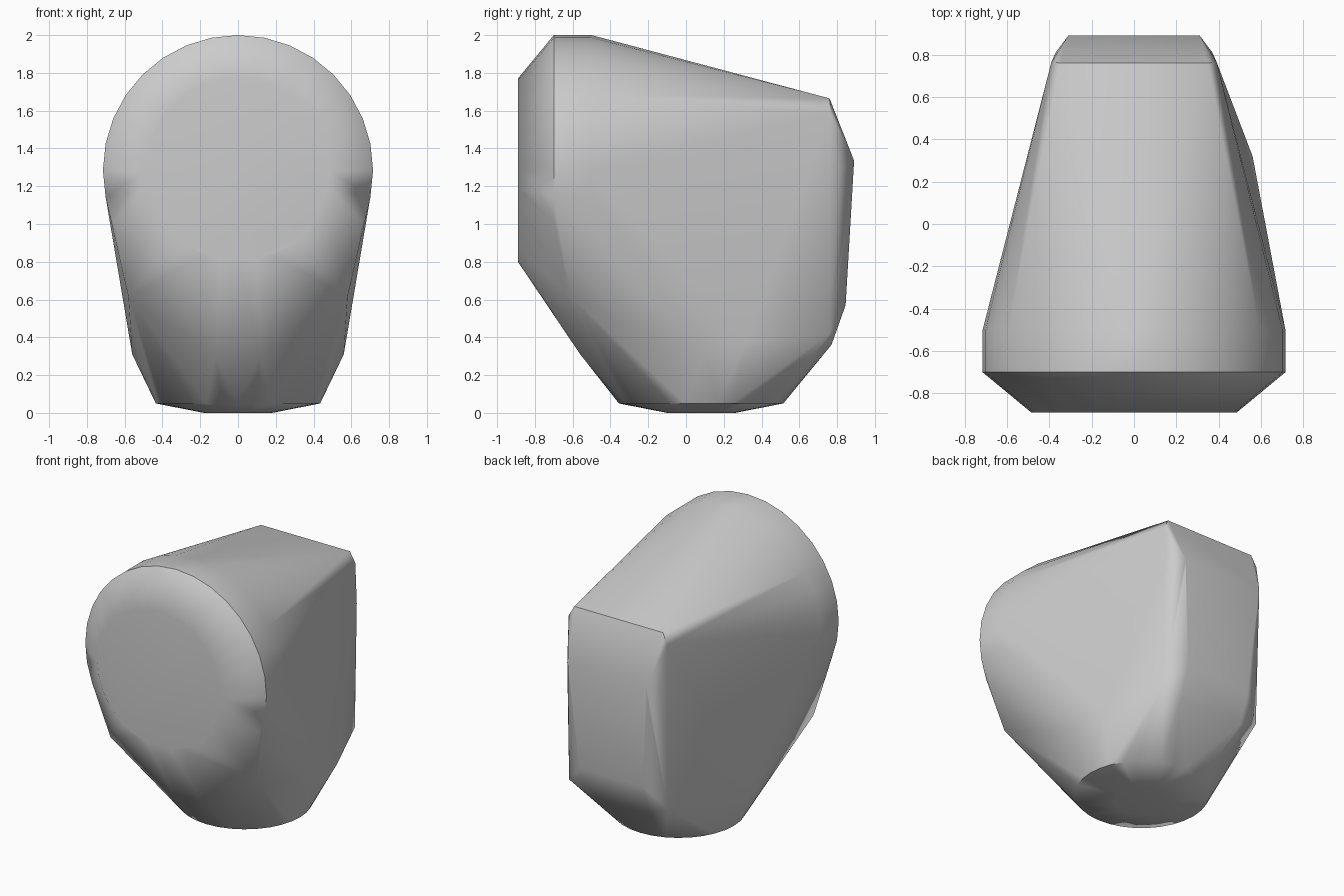
import bpy, bmesh
from math import sin, cos, tau, radians

if "Cube" in bpy.data.objects:
    bpy.data.objects.remove(bpy.data.objects["Cube"], do_unlink=True)


def ring(radius, axis, offset, centre, count=32):
    """Circle of points facing along y (front rings) or z (base rings)."""
    pts = []
    for i in range(count):
        a, b = radius * cos(tau * i / count), radius * sin(tau * i / count)
        pts.append((a, offset, centre + b) if axis == "y" else (a, centre + b, offset))
    return pts


def mirrored(points):
    return [(s * x, y, z) for x, y, z in points for s in (-1, 1)]


# Round front: flat disc, bevel, short band
points = ring(0.485, "y", -0.89, 1.285)
points += ring(0.715, "y", -0.70, 1.285)
points += ring(0.715, "y", -0.50, 1.285)

# Shallow round base
points += ring(0.435, "z", 0.05, 0.08)
points += ring(0.18, "z", 0.0, 0.08)

# Lower cheeks and chin
points += mirrored([(0.58, -0.61, 0.615), (0.56, 0.10, 0.31), (0.12, -0.56, 0.31)])
points.append((0.56, 0.32, 0.375))

# Chamfered back panel
points += mirrored([
    (0.35, 0.76, 1.665), (0.39, 0.765, 1.59),
    (0.31, 0.89, 1.335), (0.31, 0.885, 1.26), (0.37, 0.81, 1.28),
    (0.25, 0.845, 0.57), (0.39, 0.76, 0.42), (0.25, 0.77, 0.36),
])

# Stretch one skin over all the sections
bm = bmesh.new()
for p in points:
    bm.verts.new(p)
hull = bmesh.ops.convex_hull(bm, input=bm.verts[:])
inside = {g for g in hull["geom_interior"] + hull["geom_unused"]
          if isinstance(g, bmesh.types.BMVert)}
bmesh.ops.delete(bm, geom=list(inside), context="VERTS")
bmesh.ops.dissolve_limit(bm, angle_limit=radians(1), verts=bm.verts[:], edges=bm.edges[:])
bmesh.ops.recalc_face_normals(bm, faces=bm.faces[:])
mesh = bpy.data.meshes.new("rounded_body")
bm.to_mesh(mesh)
bm.free()
body = bpy.data.objects.new("rounded_body", mesh)
bpy.context.collection.objects.link(body)

# Plain grey finish
grey = bpy.data.materials.new("plain_grey")
grey.use_nodes = True
colour = (0.6, 0.6, 0.6, 1)
grey.diffuse_color = colour
grey.node_tree.nodes["Principled BSDF"].inputs["Base Color"].default_value = colour
mesh.materials.append(grey)

# Soft edges with flat large faces
bpy.context.view_layer.objects.active = body
body.select_set(True)
bpy.ops.object.shade_smooth_by_angle(angle=radians(45))
soften = body.modifiers.new("soft_edges", "WEIGHTED_NORMAL")
soften.keep_sharp = True
